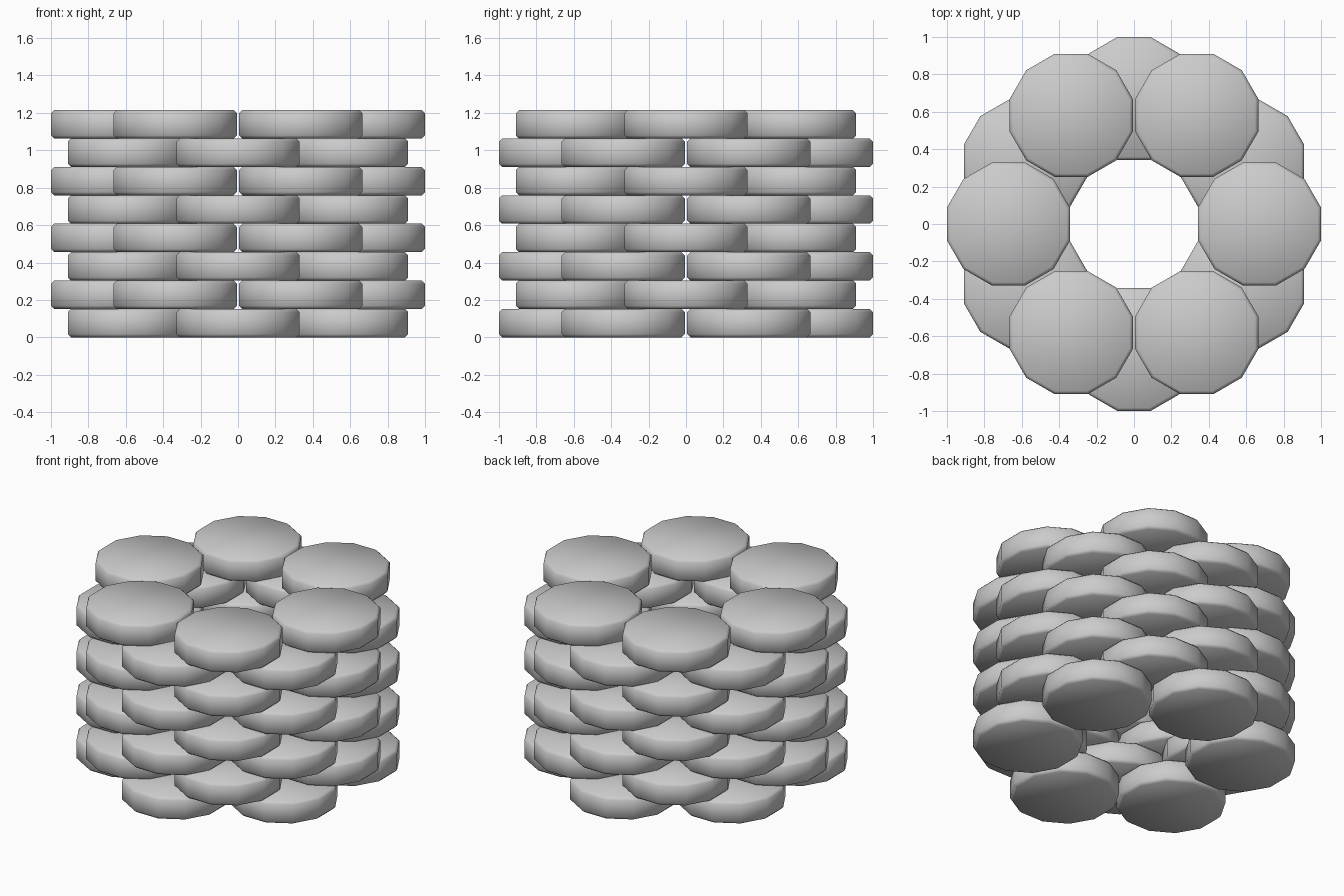
import bpy, bmesh, math

if "Cube" in bpy.data.objects:
    bpy.data.objects.remove(bpy.data.objects["Cube"])

LAYERS, PER_LAYER, SIDES = 8, 6, 12
PITCH = 1.215 / LAYERS
RING = 0.671
APOTHEM = 0.329
BEVEL = 0.017

# One twelve-sided pad with chamfered rims, shared by every copy
bm = bmesh.new()
k = 1 / math.cos(math.pi / SIDES)
profile = [(APOTHEM - BEVEL, 0), (APOTHEM, BEVEL),
           (APOTHEM, PITCH - BEVEL), (APOTHEM - BEVEL, PITCH)]
rings = []
for r, z in profile:
    ring = []
    for i in range(SIDES):
        a = (i + 0.5) * 2 * math.pi / SIDES
        ring.append(bm.verts.new((r * k * math.cos(a), r * k * math.sin(a), z)))
    rings.append(ring)
for lo, hi in zip(rings, rings[1:]):
    for i in range(SIDES):
        j = (i + 1) % SIDES
        bm.faces.new((lo[i], lo[j], hi[j], hi[i]))
bm.faces.new(rings[0][::-1])
bm.faces.new(rings[-1])
for f in bm.faces:
    f.smooth = True
mesh = bpy.data.meshes.new("stacked_pad")
bm.to_mesh(mesh)
bm.free()

# Staggered rings of pads, alternate layers turned by half a step
for layer in range(LAYERS):
    for n in range(PER_LAYER):
        a = math.radians(60 * n + (30 if layer % 2 == 0 else 0))
        pad = bpy.data.objects.new(f"pad_layer{layer + 1}_{n + 1}", mesh)
        pad.location = (RING * math.cos(a), RING * math.sin(a), layer * PITCH)
        pad.rotation_euler.z = a
        bpy.context.collection.objects.link(pad)
